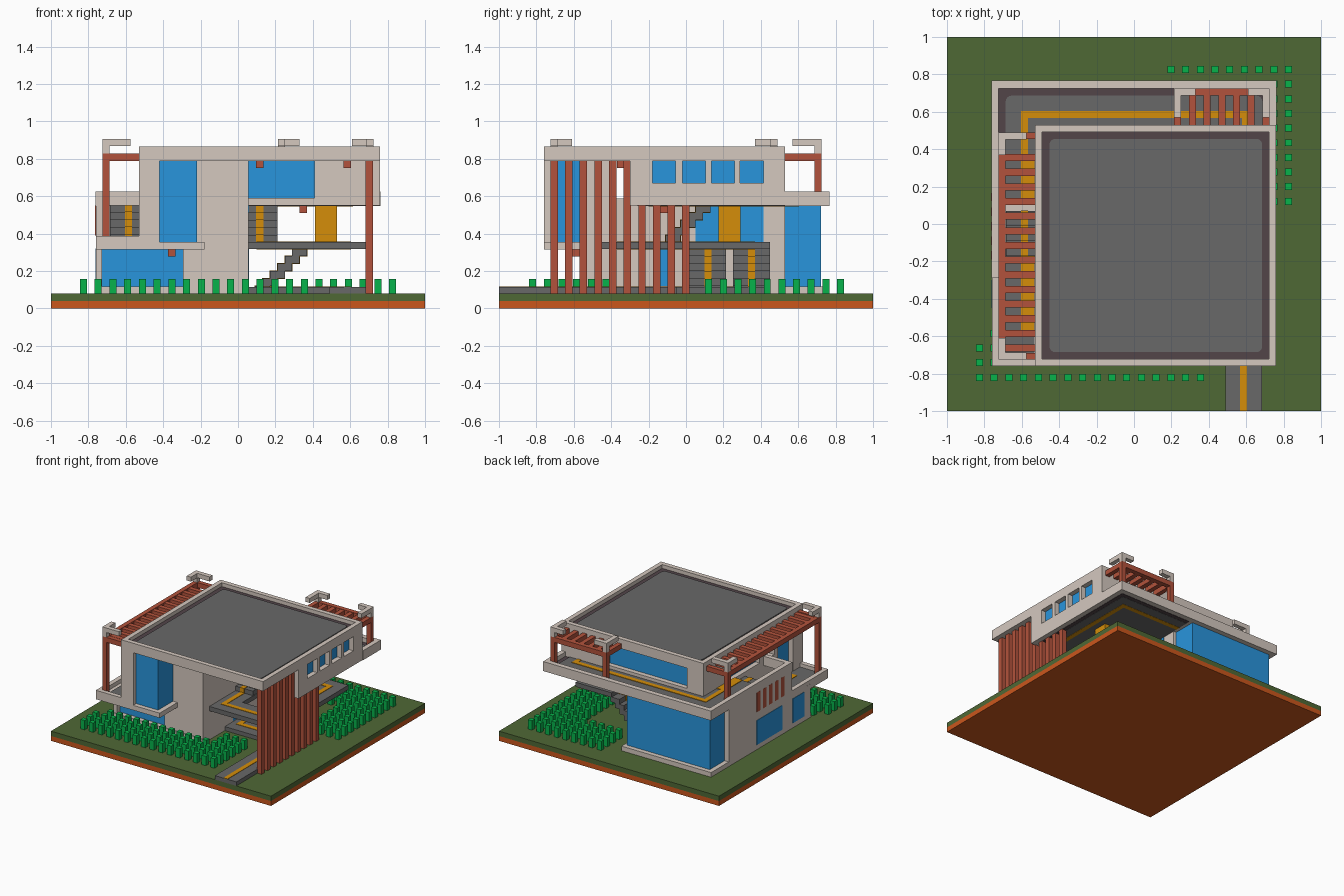
import bpy, bmesh
from mathutils import Matrix, Vector

cube = bpy.data.objects.get("Cube")
if cube:
    bpy.data.objects.remove(cube, do_unlink=True)


def material(name, rgb):
    m = bpy.data.materials.new(name)
    m.use_nodes = True
    m.diffuse_color = (*rgb, 1)
    m.node_tree.nodes["Principled BSDF"].inputs["Base Color"].default_value = (*rgb, 1)
    return m


PLASTER = material("pale plaster", (0.66, 0.58, 0.52))
LAWN = material("lawn green", (0.078, 0.138, 0.036))
HEDGE = material("hedge green", (0.002, 0.45, 0.07))
SOIL = material("orange soil", (0.6, 0.095, 0.012))
WOOD = material("red wood", (0.45, 0.086, 0.045))
GREY = material("grey paving", (0.14, 0.14, 0.14))
TRIM = material("dark mauve floor", (0.085, 0.058, 0.066))
GLASS = material("blue glass", (0.022, 0.3, 0.72))
YELLOW = material("ochre yellow", (0.66, 0.27, 0.003))


def boxes(name, mat, *bounds, round_corners=0):
    """One object from boxes given as x0, x1, y0, y1, z0, z1."""
    bm = bmesh.new()
    for x0, x1, y0, y1, z0, z1 in bounds:
        centre = Vector(((x0 + x1) / 2, (y0 + y1) / 2, (z0 + z1) / 2))
        size = Matrix.Diagonal((x1 - x0, y1 - y0, z1 - z0, 1))
        bmesh.ops.create_cube(bm, size=1, matrix=Matrix.Translation(centre) @ size)
    if round_corners:
        upright = [e for e in bm.edges if abs(e.verts[0].co.z - e.verts[1].co.z) > 1e-4]
        bmesh.ops.bevel(bm, geom=upright, offset=round_corners, segments=4,
                        profile=0.5, affect='EDGES')
    me = bpy.data.meshes.new(name)
    bm.to_mesh(me)
    bm.free()
    me.materials.append(mat)
    ob = bpy.data.objects.new(name, me)
    bpy.context.collection.objects.link(ob)
    return ob


def rim(x0, x1, y0, y1, z0, z1, t=0.038):
    """Four walls round a rectangle."""
    return [(x0, x1, y0, y0 + t, z0, z1), (x0, x1, y1 - t, y1, z0, z1),
            (x0, x0 + t, y0 + t, y1 - t, z0, z1), (x1 - t, x1, y0 + t, y1 - t, z0, z1)]


def stairs(name, axis, start, side, z0, steps):
    """Open stepped flight with a central yellow stripe."""
    mid, rise, go = sum(side) / 2, .04, .04
    treads, stripe = [], []
    for i in range(steps):
        a, z = start + go * i, z0 + rise * i
        for out, (s0, s1), e in ((treads, side, 0), (stripe, (mid - .019, mid + .019), .002)):
            along = (a - e, a + go * 2 + e)
            xy = (*along, s0, s1) if axis == 'x' else (s0, s1, *along)
            out.append((*xy, z - e, z + rise + e))
    boxes(name, GREY, *treads)
    boxes(name + "_stripe", YELLOW, *stripe)


# Ground
boxes("soil_base", SOIL, (-1, 1, -1, 1, 0, .04))
boxes("lawn", LAWN, (-1, 1, -1, 1, .04, .08))

# Hedge plants on a regular grid
H = .0187
plants = []
for i in range(22):
    for j in range(22):
        x, y = -.826 + .0787 * i, -.82 + .0784 * j
        front = i <= 15 and (j <= 2 or (i >= 1 and j <= 3) or (i >= 13 and j <= 5))
        back = i >= 13 and j >= 12 and (i >= 18 or j >= 18)
        if front or back:
            plants.append((x - H, x + H, y - H, y + H, .08, .157))
boxes("hedge_plants", HEDGE, *plants)

# Ground path
boxes("entry_path", GREY, (.49, .685, -1, -.05, .08, .113), (.03, .49, -.25, -.05, .08, .113),
      (.03, .18, -.05, .45, .08, .113))
boxes("entry_path_stripe", YELLOW, (.568, .605, -1, -.13, .105, .116),
      (.1, .568, -.168, -.13, .105, .116), (.1, .138, -.13, .37, .105, .116))

# Ground floor, leaving a stairwell on the left side
boxes("ground_floor_walls", PLASTER,
      (-.76, .055, -.47, .53, .08, .355), (-.53, .055, -.39, .53, .355, .55),
      (-.76, -.53, .14, .53, .355, .55), (-.76, -.724, -.29, .14, .355, .55),
      (-.295, .055, -.53, -.47, .08, .32), (-.76, -.728, -.53, -.47, .08, .32),
      (-.76, .055, -.535, .53, .08, .118), (-.76, .055, .53, .76, .08, .118))
boxes("front_window", GLASS, (-.728, -.295, -.495, -.47, .118, .317))
boxes("garden_room_glass", GLASS, (-.722, .03, .53, .722, .118, .55))
boxes("side_windows", GLASS, (-.763, -.76, -.16, .17, .12, .32), (-.763, -.76, -.45, -.3, .12, .32),
      (.055, .058, -.145, -.06, .12, .318), (.055, .058, .05, .415, .355, .55))
boxes("side_slats", WOOD, *[(-.764, -.76, -.19 + .078 * i, -.145 + .078 * i, .39, .55)
                            for i in range(5)])

# Lower balcony at the front left
boxes("lower_balcony", PLASTER, (-.76, -.18, -.76, -.53, .315, .355),
      (-.76, -.53, -.53, -.39, .315, .354), (-.76, -.722, -.76, -.29, .355, .388),
      (-.722, -.53, -.76, -.722, .355, .388))
boxes("lower_balcony_path", GREY, (-.69, -.532, -.72, -.1, .354, .36))
boxes("lower_balcony_stripe", YELLOW, (-.605, -.532, -.58, -.17, .358, .364))
stairs("balcony_stairs", 'y', -.17, (-.685, -.487), .355, 5)

# Mezzanine with stairs
boxes("mezzanine", GREY, (.49, .688, -.45, .45, .318, .355), (.055, .49, -.45, -.25, .318, .355),
      (.36, .49, 0, .45, .318, .355), (.055, .215, -.25, -.05, .318, .355))
boxes("mezzanine_stripe", YELLOW, (.568, .605, -.37, .37, .316, .358),
      (.1, .568, -.37, -.333, .316, .358), (.1, .138, -.333, -.06, .316, .358),
      (.36, .568, .333, .37, .316, .358))
stairs("ground_stairs_a", 'x', .09, (.02, .215), .08, 6)
stairs("ground_stairs_b", 'x', .09, (.25, .45), .08, 6)
stairs("upper_stairs", 'y', -.11, (.02, .212), .352, 5)
boxes("yellow_column", YELLOW, (.412, .528, .175, .292, .355, .55))

# Upper terrace
boxes("terrace_slab", PLASTER, (-.76, .76, .53, .76, .55, .585), (-.76, -.53, .13, .53, .55, .585),
      (-.724, -.53, -.29, -.252, .55, .585))
boxes("terrace_parapet", PLASTER, (-.763, -.724, -.29, .766, .548, .626),
      (-.724, -.53, -.29, -.252, .585, .626),
      (-.724, .763, .724, .766, .548, .626), (.724, .763, .53, .724, .548, .626))
boxes("terrace_floor", TRIM, (-.724, .724, .53, .724, .585, .589), (-.724, -.53, .13, .53, .585, .589))
boxes("terrace_path", GREY, (-.687, .687, .4, .687, .588, .594), round_corners=.035)
boxes("terrace_path_side", GREY, (-.687, -.53, .13, .6, .588, .5935))
boxes("terrace_stripe", YELLOW, (-.605, .615, .567, .605, .59, .598),
      (-.605, -.567, .36, .567, .59, .598), (-.605, -.531, .13, .36, .59, .598),
      (.578, .615, .53, .567, .59, .598))
boxes("ceiling_panel", TRIM, (.06, .72, -.26, .72, .548, .55))
boxes("ceiling_path", GREY, (.06, .687, -.22, .687, .5465, .548))
boxes("ceiling_stripe", YELLOW, (.06, .615, .567, .605, .545, .547),
      (.578, .615, -.2, .567, .545, .547))

# Upper floor: rear block
boxes("rear_block_glass", GLASS, (-.49, .72, -.26, .49, .59, .787))
gaps = [-.18, -.02, .135, .29]
edges = [-.3] + [v for g in gaps for v in (g, g + .124)] + [.53]
pillars = [(.715, .76, edges[i], edges[i + 1], .67, .787) for i in range(0, 10, 2)]
boxes("rear_block_walls", PLASTER, (-.53, .76, -.3, .53, .55, .59),
      (.715, .76, -.3, .53, .59, .67), *pillars,
      (.41, .715, -.3, -.255, .59, .787), (-.53, .055, -.3, -.255, .59, .787),
      (-.53, -.38, .485, .53, .59, .787), (.35, .715, .485, .53, .59, .787),
      (-.38, .35, .485, .53, .59, .62),
      (-.53, -.485, -.255, -.2, .59, .787), (-.53, -.485, .2, .485, .59, .787))

# Upper floor: front block with corner bay window
boxes("bay_glass", GLASS, (-.49, -.22, -.722, -.43, .355, .787))
boxes("front_block_walls", PLASTER, (-.53, -.42, -.76, -.715, .355, .787),
      (-.53, -.485, -.715, -.63, .355, .787), (-.53, -.485, -.44, -.39, .355, .787),
      (-.485, -.22, -.435, -.39, .355, .787), (-.22, .055, -.53, -.39, .32, .787),
      (-.53, .055, -.39, -.3, .55, .588))

# Roof
boxes("roof_slab", PLASTER, (-.53, .76, -.76, .53, .787, .828))
boxes("roof_rim", PLASTER, *rim(-.53, .76, -.76, .53, .828, .865))
boxes("roof_floor", TRIM, (-.492, .722, -.722, .492, .828, .834))
boxes("roof_panel", GREY, (-.452, .685, -.685, .455, .834, .84), round_corners=.03)

# Tall timber fins on the right side
boxes("timber_fins", WOOD, *[(.682, .722, y - .02, y + .02, .08, .787 if i < 6 else .55)
                             for i, y in enumerate(-.705 + .0783 * k for k in range(10))])

# Pergolas
side_slats = [(-.69, -.53, y - .019, y + .019, .79, .825)
              for y in (.355 - .0783 * i for i in range(14))]
boxes("side_pergola", WOOD, (-.725, -.688, -.725, .49, .787, .828),
      (-.69, -.53, -.725, -.69, .787, .828), (-.69, -.53, .455, .49, .787, .828), *side_slats)
back_slats = [(x - .019, x + .019, .53, .69, .79, .825) for x in (.313 + .0783 * i for i in range(5))]
boxes("back_pergola", WOOD, (.215, .725, .688, .725, .787, .828),
      (.215, .252, .53, .688, .787, .828), (.688, .725, .53, .688, .787, .828), *back_slats)

# Pergola posts, each capped with an L-shaped bracket
posts, caps = [], []
T = .037
for cx, cy, ax, ay, z in ((-.725, -.725, .15, .115, .355), (-.725, .49, .15, -.12, .59),
                          (.215, .725, .115, -.155, .59), (.725, .725, -.115, -.155, .59)):
    sx, sy = (1 if ax > 0 else -1), (1 if ay > 0 else -1)
    xs, ys = sorted((cx, cx + sx * T)), sorted((cy, cy + sy * T))
    posts.append((*xs, *ys, z, .79))
    caps += [(*xs, *ys, .828, .868), (*sorted((cx, cx + ax)), *ys, .868, .905),
             (*xs, *sorted((cy + sy * T, cy + ay)), .868, .905)]
boxes("pergola_posts", WOOD, *posts)
boxes("pergola_brackets", PLASTER, *caps)

# Ceiling lamps
boxes("ceiling_lamps", WOOD, *[(x - .02, x + .02, y - .02, y + .02, z - .037, z) for x, y, z in
      ((.115, -.35, .787), (.585, -.35, .787), (.35, -.12, .547), (-.355, -.59, .315))])
